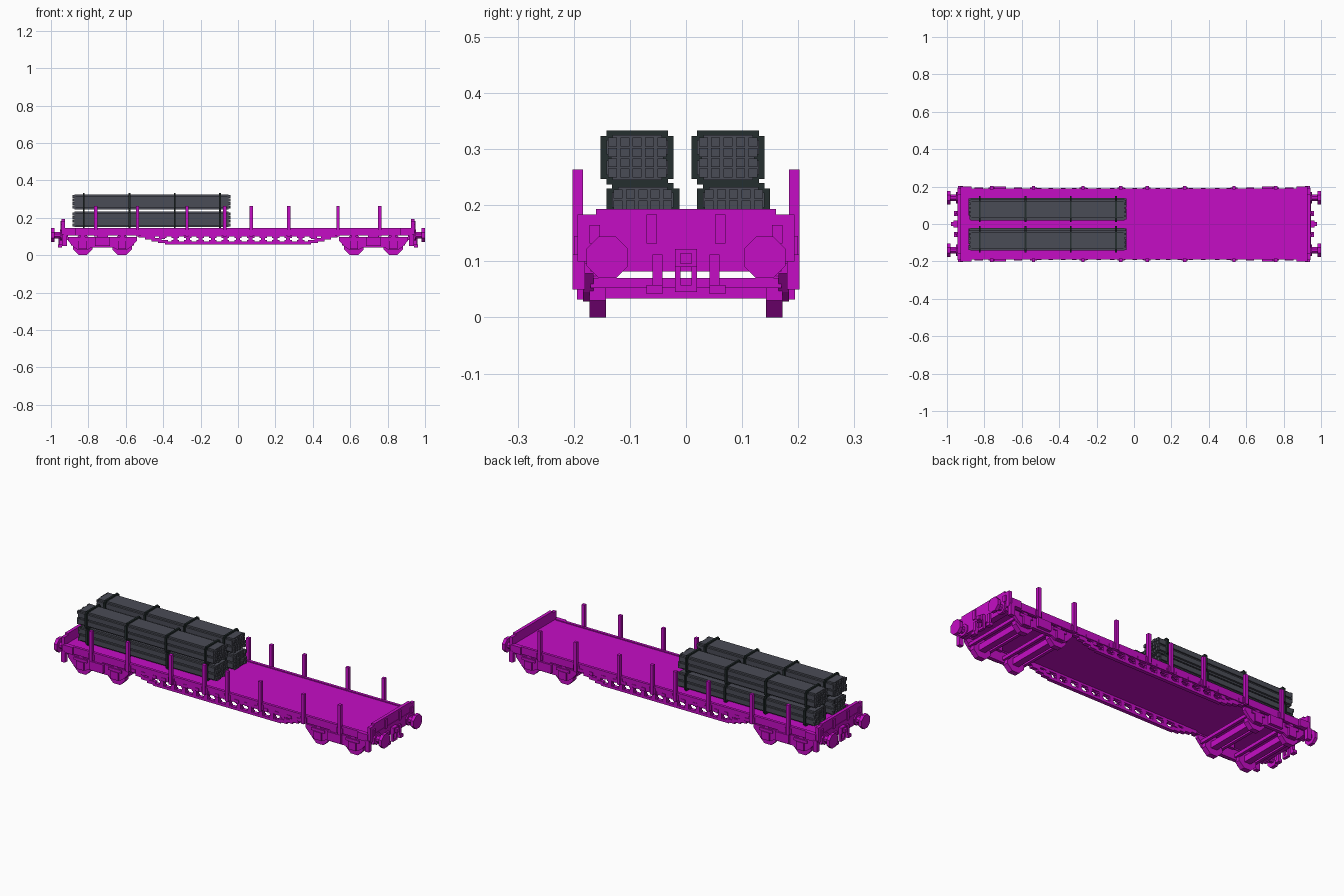
import bpy, bmesh, math, random
from mathutils import Matrix

random.seed(4)
cube = bpy.data.objects.get("Cube")
if cube:
    bpy.data.objects.remove(cube)


def material(name, rgb):
    m = bpy.data.materials.new(name)
    m.use_nodes = True
    m.diffuse_color = (*rgb, 1)
    m.node_tree.nodes["Principled BSDF"].inputs["Base Color"].default_value = (*rgb, 1)
    return m


MAGENTA = material("magenta paint", (0.56, 0.004, 0.56))
SLATE = material("slate grey", (0.068, 0.072, 0.093))
STRAP = material("dark strap", (0.018, 0.028, 0.028))


def finish(name, bm, mat):
    bmesh.ops.recalc_face_normals(bm, faces=bm.faces)
    me = bpy.data.meshes.new(name)
    bm.to_mesh(me)
    bm.free()
    me.materials.append(mat)
    ob = bpy.data.objects.new(name, me)
    bpy.context.collection.objects.link(ob)
    return ob


def add_box(bm, x0, x1, y0, y1, z0, z1):
    mat = Matrix.Translation(((x0 + x1) / 2, (y0 + y1) / 2, (z0 + z1) / 2)) \
        @ Matrix.Diagonal((abs(x1 - x0), abs(y1 - y0), abs(z1 - z0), 1))
    bmesh.ops.create_cube(bm, size=1, matrix=mat)


def boxes(name, items, mat=MAGENTA):
    bm = bmesh.new()
    for b in items:
        add_box(bm, *b)
    return finish(name, bm, mat)


def mirrored(items, sx=True, sy=True):
    """Repeat boxes across the long and the cross axis."""
    return [(a * i, b * i, c * j, d * j, e, f) for a, b, c, d, e, f in items
            for i in ((1, -1) if sx else (1,)) for j in ((1, -1) if sy else (1,))]


def prism(name, pts, axis, lo, hi, mat):
    """Extrude a 2D profile: axis 'x' takes (y, z) points, axis 'y' takes (x, z)."""
    bm = bmesh.new()
    place = (lambda p, t: (t, p[0], p[1])) if axis == "x" else (lambda p, t: (p[0], t, p[1]))
    a = [bm.verts.new(place(p, lo)) for p in pts]
    b = [bm.verts.new(place(p, hi)) for p in pts]
    bm.faces.new(a)
    bm.faces.new(b[::-1])
    for i in range(len(pts)):
        j = (i + 1) % len(pts)
        bm.faces.new((a[i], a[j], b[j], b[i]))
    return finish(name, bm, mat)


def octagon(cx, cz, r):
    return [(cx + r * math.cos(math.radians(22.5 + 45 * k)) / math.cos(math.pi / 8),
             cz + r * math.sin(math.radians(22.5 + 45 * k)) / math.cos(math.pi / 8))
            for k in range(8)]


# Deck and side sills
boxes("deck", [(-0.93, 0.93, -0.183, 0.183, 0.112, 0.14)])
boxes("side_sill", mirrored([(-0.92, 0.92, 0.175, 0.19, 0.105, 0.145)], sx=False))

# Side stakes with their pockets
STAKES = (-0.76, -0.537, -0.273, -0.07, 0.07, 0.272, 0.535, 0.757)
for x in STAKES:
    boxes("stake", mirrored([(x - 0.009, x + 0.009, 0.184, 0.202, 0.1, 0.264),
                             (x - 0.018, x + 0.018, 0.184, 0.196, 0.105, 0.135)], sx=False))

# Underframe truss: stepped bottom chord, posts and gussets
truss = [(-0.39, 0.39, 0.165, 0.185, 0.058, 0.072),
         (-0.52, 0.52, 0.165, 0.185, 0.1, 0.114)]
for i in range(4):
    x = 0.39 + 0.035 * i
    truss += [(s * (x - 0.015), s * (x + 0.037), 0.165, 0.185, 0.064 + 0.01 * i, 0.082 + 0.01 * i)
              for s in (1, -1)]
for i in range(-6, 7):
    x = i * 0.067
    truss += [(x - 0.011, x + 0.011, 0.165, 0.185, 0.085 if abs(i) == 6 else 0.065, 0.108),
              (x - 0.02, x + 0.02, 0.168, 0.182, 0.092, 0.104)]
    if abs(i) < 6:
        truss.append((x - 0.02, x + 0.02, 0.168, 0.182, 0.07, 0.08))
boxes("underframe_truss", mirrored(truss, sx=False))

# Small fittings hung along the sills
fittings = []
for i in range(17):
    x = -0.5 + i * 0.0625 + random.uniform(-0.01, 0.01)
    fittings.append((x - 0.012, x + 0.012, 0.183, 0.193, 0.102, 0.12))
boxes("sill_fittings", mirrored(fittings, sx=False))

# End boards with stepped outline, ribs and corner steps
boxes("end_board", mirrored([
    (0.925, 0.943, -0.193, 0.193, 0.1, 0.183),
    (0.925, 0.943, -0.16, 0.16, 0.18, 0.193),
    (0.91, 0.945, -0.17, 0.17, 0.082, 0.14)], sy=False))
boxes("end_board_ribs", mirrored([
    (0.94, 0.95, 0.052, 0.07, 0.132, 0.183),
    (0.94, 0.95, 0.153, 0.172, 0.132, 0.165),
    (0.87, 0.93, 0.183, 0.2, 0.105, 0.145),
    (0.915, 0.94, 0.18, 0.202, 0.05, 0.112)]))

# Couplers and hanging hoses
boxes("coupler", mirrored([
    (0.94, 0.965, -0.02, 0.02, 0.09, 0.122),
    (0.96, 0.978, -0.01, 0.01, 0.095, 0.115),
    (0.945, 0.96, 0.01, 0.02, 0.045, 0.095),
    (0.945, 0.96, -0.02, -0.01, 0.045, 0.095),
    (0.945, 0.96, -0.01, 0.01, 0.045, 0.058)], sy=False))
boxes("brake_hose", mirrored([
    (0.94, 0.955, 0.042, 0.06, 0.055, 0.112),
    (0.94, 0.962, 0.042, 0.07, 0.042, 0.058)]))

# Buffers
for sx in (1, -1):
    for sy in (1, -1):
        y = sy * 0.14
        prism("buffer_head", octagon(y, 0.107, 0.037), "x", sx * 0.982, sx * 1.0, MAGENTA)
        prism("buffer_shaft", octagon(y, 0.107, 0.017), "x", sx * 0.94, sx * 0.985, MAGENTA)
        prism("buffer_base", octagon(y, 0.107, 0.03), "x", sx * 0.935, sx * 0.952, MAGENTA)

# Bogies: side frames, wheels, axles and cross bars
FRAME = [(-0.185, 0.096), (-0.185, 0.078), (-0.155, 0.045), (-0.13, 0.028), (-0.08, 0.028),
         (-0.06, 0.04), (0.06, 0.04), (0.08, 0.028), (0.13, 0.028), (0.155, 0.045),
         (0.185, 0.078), (0.185, 0.096)]
for cx in (-0.725, 0.725):
    for s in (1, -1):
        prism("bogie_side_frame", [(cx + x, z) for x, z in FRAME], "y", s * 0.165, s * 0.184, MAGENTA)
        details = [(cx - 0.04, cx + 0.04, s * 0.18, s * 0.2, 0.05, 0.098),
                   (cx - 0.03, cx + 0.03, s * 0.15, s * 0.19, 0.09, 0.115)]
        for dx in (-0.105, 0.105):
            x = cx + dx
            prism("wheel", octagon(x, 0.052, 0.052), "y", s * 0.143, s * 0.172, MAGENTA)
            details += [(x - 0.022, x + 0.022, s * 0.18, s * 0.194, 0.032, 0.075),
                        (x - 0.04, x + 0.04, s * 0.18, s * 0.19, 0.075, 0.09),
                        (x - 0.012, x + 0.012, s * 0.165, s * 0.184, 0.09, 0.114)]
        boxes("bogie_springs", details)
    bars = []
    for dx in (-0.105, 0.105):
        x = cx + dx
        bars += [(x - 0.018, x + 0.018, -0.15, 0.15, 0.034, 0.068)]
    for dx in (-0.16, -0.05, 0.05, 0.16):
        bars.append((cx + dx - 0.008, cx + dx + 0.008, -0.17, 0.17, 0.052, 0.07))
    boxes("axles_and_cross_bars", bars)


# Load: four strapped bundles of bars
def bundle(cy, z0, z1):
    zm = (z0 + z1) / 2
    right = [(0.044, z0), (0.044, z0 + 0.009), (0.055, z0 + 0.009), (0.055, zm - 0.005),
             (0.047, zm - 0.005), (0.047, zm + 0.005), (0.055, zm + 0.005),
             (0.055, z1 - 0.009), (0.044, z1 - 0.009), (0.044, z1)]
    outline = right + [(-y, z) for y, z in reversed(right)]
    prism("bar_bundle", [(cy + y, z) for y, z in outline], "x", -0.875, -0.05, SLATE)

    # Uneven bar ends
    ends = []
    for iy in range(-4, 5, 2):
        for iz in range(4):
            y, z = cy + iy * 0.011, z0 + 0.012 + iz * (z1 - z0 - 0.024) / 3
            for x, d in ((-0.875, -1), (-0.05, 1)):
                ends.append((x - d * 0.005, x + d * random.choice((0.004, 0.01)),
                             y - 0.008, y + 0.008, z - 0.008, z + 0.008))
    boxes("bar_ends", ends, SLATE)

    # Straps follow the outline, slightly larger
    half = [(0.045, z0 - 0.008), (0.055, z0 - 0.008), (0.055, z0 + 0.002), (0.065, z0 + 0.002),
            (0.065, z1 - 0.002), (0.055, z1 - 0.002), (0.055, z1 + 0.008), (0.045, z1 + 0.008)]
    loop = half + [(-y, z) for y, z in reversed(half)]
    for x in (-0.825, -0.58, -0.338, -0.097):
        prism("strap", [(cy + y, z) for y, z in loop], "x", x - 0.005, x + 0.005, STRAP)


for cy in (-0.087, 0.075):
    bundle(cy + 0.01, 0.15, 0.232)
    bundle(cy, 0.245, 0.325)
